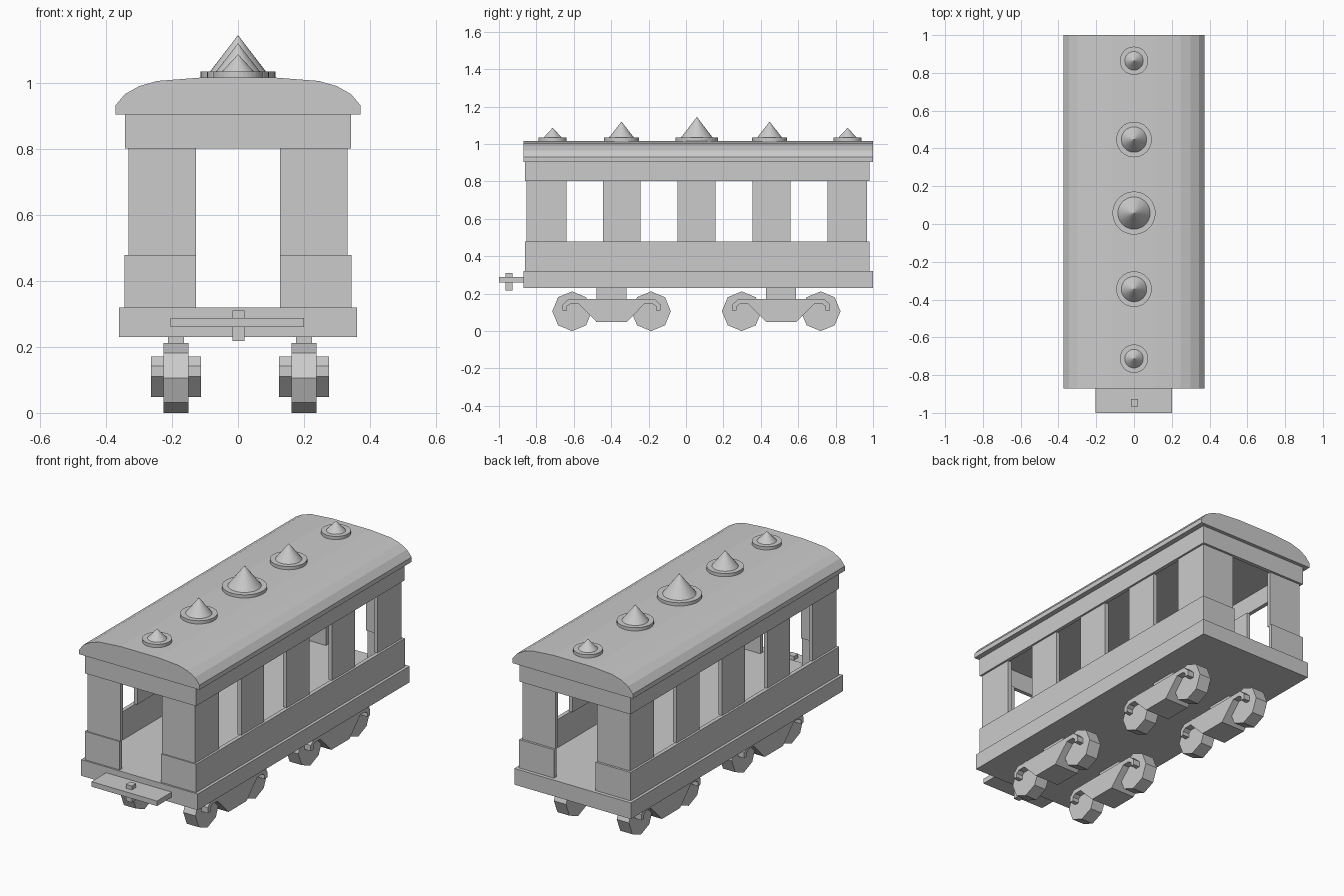
import bpy, bmesh, math
from mathutils import Matrix, Vector

if "Cube" in bpy.data.objects:
    bpy.data.objects.remove(bpy.data.objects["Cube"])


def make(name, bm):
    bmesh.ops.recalc_face_normals(bm, faces=bm.faces)
    me = bpy.data.meshes.new(name)
    bm.to_mesh(me)
    bm.free()
    ob = bpy.data.objects.new(name, me)
    bpy.context.collection.objects.link(ob)
    return ob


def add_box(bm, x0, x1, y0, y1, z0, z1):
    m = (Matrix.Translation(((x0 + x1) / 2, (y0 + y1) / 2, (z0 + z1) / 2))
         @ Matrix.Diagonal((x1 - x0, y1 - y0, z1 - z0, 1)))
    bmesh.ops.create_cube(bm, size=1, matrix=m)


def boxes(name, *dims):
    bm = bmesh.new()
    for d in dims:
        add_box(bm, *d)
    return make(name, bm)


def extrude(name, points, direction):
    bm = bmesh.new()
    face = bm.faces.new([bm.verts.new(p) for p in points])
    new = bmesh.ops.extrude_face_region(bm, geom=[face])["geom"]
    bmesh.ops.translate(bm, vec=Vector(direction),
                        verts=[v for v in new if isinstance(v, bmesh.types.BMVert)])
    return make(name, bm)


def cone(name, loc, r1, r2, depth, sides, rot=Matrix.Identity(4)):
    bm = bmesh.new()
    bmesh.ops.create_cone(bm, cap_ends=True, segments=sides, radius1=r1, radius2=r2,
                          depth=depth, matrix=Matrix.Translation(loc) @ rot)
    return make(name, bm)


T = 0.022       # wall thickness
DOOR = 0.128    # half width of the end openings

# Floor and coupler
boxes("floor", (-0.36, 0.36, -0.87, 1.0, 0.23, 0.32))
boxes("coupler_plate", (-0.205, 0.2, -1.0, -0.87, 0.26, 0.288))
boxes("coupler_pin", (-0.017, 0.02, -0.965, -0.927, 0.218, 0.31))


def end_panels(hx, y0, y1, z0, z1, gap):
    out = []
    for a, b in ((y0, y0 + T), (y1 - T, y1)):
        if gap:
            out += [(-hx + T, -gap, a, b, z0, z1), (gap, hx - T, a, b, z0, z1)]
        else:
            out.append((-hx + T, hx - T, a, b, z0, z1))
    return out


def side_panels(hx, spans, z0, z1):
    return [(x, x + T, a, b, z0, z1) for a, b in spans for x in (-hx, hx - T)]


# Lower walls, window pillars, upper beam
boxes("lower_walls", *side_panels(0.344, [(-0.86, 0.98)], 0.32, 0.478),
      *end_panels(0.344, -0.86, 0.98, 0.32, 0.478, DOOR))
spans = [(-0.853, -0.64), (-0.445, -0.243), (-0.045, 0.158), (0.355, 0.558), (0.757, 0.967)]
boxes("window_pillars", *side_panels(0.332, spans, 0.478, 0.802),
      *end_panels(0.332, -0.853, 0.967, 0.478, 0.802, DOOR))
boxes("upper_beam", *side_panels(0.343, [(-0.86, 0.98)], 0.802, 0.905),
      *end_panels(0.343, -0.86, 0.98, 0.802, 0.905, 0))

# Curved roof
half = [(0.372, 0.905), (0.372, 0.931), (0.343, 0.966), (0.3, 0.99), (0.245, 1.006), (0.115, 1.016)]
profile = half + [(-x, z) for x, z in reversed(half)]
roof = extrude("roof", [(x, -0.87, z) for x, z in profile], (0, 1.87, 0))

# Roof vents: disc with pointed cap
for i, (y, rd, rc, top) in enumerate([(-0.713, 0.075, 0.05, 1.087), (-0.345, 0.094, 0.068, 1.12),
                                      (0.058, 0.114, 0.086, 1.145), (0.447, 0.094, 0.068, 1.12),
                                      (0.864, 0.075, 0.05, 1.087)]):
    cone(f"vent_disc_{i}", (0, y, 1.022), rd, rd, 0.024, 32)
    cone(f"vent_cap_{i}", (0, y, (1.033 + top) / 2), rc, 0, top - 1.033, 32)

# Bogies: hooked frame, mounting post, two octagonal wheels
hook = [(0.08, 0.048), (0.176, 0.145), (0.22, 0.145), (0.238, 0.132), (0.238, 0.11),
        (0.262, 0.11), (0.262, 0.142), (0.23, 0.171)]
frame = hook + [(-y, z) for y, z in reversed(hook)]
axle = Matrix.Rotation(math.pi / 2, 4, 'Y')
for side, cx in (("left", -0.188), ("right", 0.2)):
    for end, cy in (("front", -0.398), ("rear", 0.509)):
        tag = f"{end}_{side}"
        extrude(f"bogie_frame_{tag}", [(cx - 0.076, cy + y, z) for y, z in frame], (0.152, 0, 0))
        boxes(f"bogie_post_{tag}", (cx - 0.024, cx + 0.024, cy - 0.08, cy + 0.08, 0.165, 0.235))
        for n, dy in enumerate((-0.211, 0.211)):
            cone(f"wheel_{tag}_{n}", (cx, cy + dy, 0.106), 0.106, 0.106, 0.075, 8, axle)
